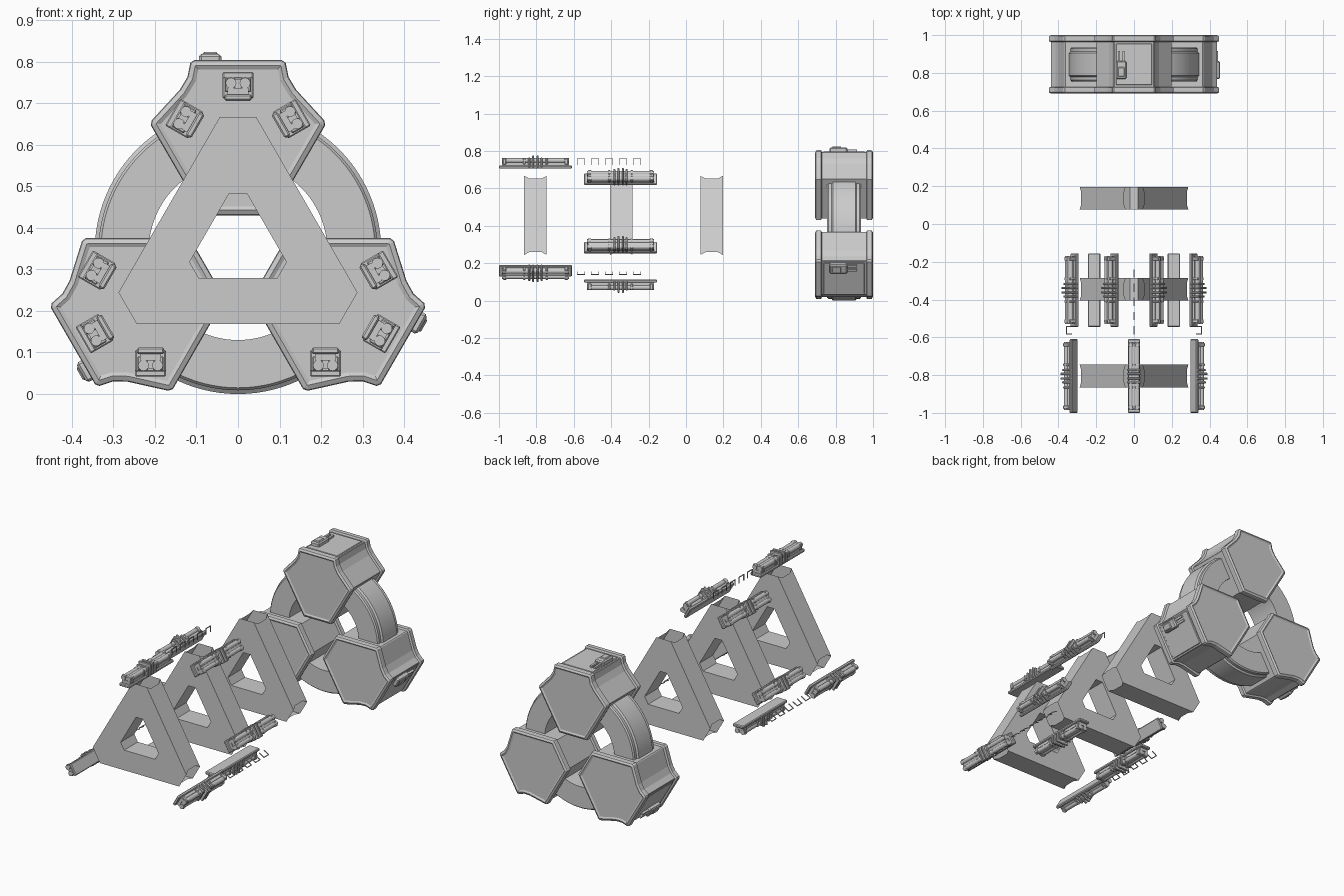
import bpy, bmesh
from math import radians, cos, sin, pi
from mathutils import Matrix, Vector

if "Cube" in bpy.data.objects:
    bpy.data.objects.remove(bpy.data.objects["Cube"])

C = 0.345            # height of the common axis
ROT = (0, 120, 240)


def place(deg, x=0, y=0, z=0, tilt=0):
    """Radial placement: spin about the long axis, then a local offset."""
    return (Matrix.Translation((0, 0, C)) @ Matrix.Rotation(radians(deg), 4, 'Y')
            @ Matrix.Translation((x, y, z)) @ Matrix.Rotation(radians(tilt), 4, 'Y'))


def to_mesh(bm, name, fix=True):
    if fix:
        bmesh.ops.recalc_face_normals(bm, faces=bm.faces)
    me = bpy.data.meshes.new(name)
    bm.to_mesh(me)
    bm.free()
    return me


def add(name, me, mat=Matrix()):
    ob = bpy.data.objects.new(name, me)
    bpy.context.collection.objects.link(ob)
    ob.matrix_world = mat
    return ob


def box(bm, size, pos, chamfer=0):
    m = Matrix.Translation(pos) @ Matrix.Diagonal((*size, 1))
    vs = bmesh.ops.create_cube(bm, size=1, matrix=m)['verts']
    if chamfer:
        es = list({e for v in vs for e in v.link_edges})
        bmesh.ops.bevel(bm, geom=es, offset=chamfer, segments=1, affect='EDGES')


def tube(bm, r, length, pos):
    m = Matrix.Translation(pos) @ Matrix.Rotation(pi / 2, 4, 'X')
    bmesh.ops.create_cone(bm, cap_ends=True, segments=16, radius1=r, radius2=r,
                          depth=length, matrix=m)


def inset(pts, d):
    """Mitred inward offset of a clockwise outline."""
    out = []
    for i, p in enumerate(pts):
        p = Vector(p)
        a = (p - Vector(pts[i - 1])).normalized()
        b = (Vector(pts[(i + 1) % len(pts)]) - p).normalized()
        na, nb = Vector((a.y, -a.x)), Vector((b.y, -b.x))
        out.append(p + (na + nb) * d / (1 + na.dot(nb)))
    return out


def loft(bm, rings, cap=True):
    loops = [[bm.verts.new(v) for v in r] for r in rings]
    n = len(loops[0])
    for a, b in zip(loops, loops[1:]):
        for i in range(n):
            bm.faces.new((a[i], a[(i + 1) % n], b[(i + 1) % n], b[i]))
    if cap:
        bm.faces.new(loops[0])
        bm.faces.new(loops[-1])


# pods: six-sided drums with waisted shoulders and raised rims
half = [(0.106, 0.459), (0.115, 0.452), (0.122, 0.418), (0.14, 0.388),
        (0.208, 0.314), (0.21, 0.302), (0.084, 0.085)]
outline = half + [(-x, z) for x, z in reversed(half)]
steps = [(0.695, 0.022), (0.69, 0.013), (0.696, 0.002), (0.701, 0), (0.722, 0),
         (0.726, 0.010)]
steps += [(1.69 - y, d) for y, d in reversed(steps)]
bm = bmesh.new()
loft(bm, [[(p.x, y, p.y) for p in inset(outline, d)] for y, d in steps])
pod = to_mesh(bm, "pod")

# latch on the outer face of each pod
bm = bmesh.new()
box(bm, (0.054, 0.095, 0.03), (0, 0, 0), 0.006)
box(bm, (0.036, 0.05, 0.012), (0, -0.01, 0.014), 0.004)
for x in (-0.012, 0.012):
    box(bm, (0.012, 0.06, 0.014), (x, 0.07, -0.002))
latch = to_mesh(bm, "latch")

# thin raised panel on each pod's outer face
bm = bmesh.new()
box(bm, (0.19, 0.22, 0.008), (0, 0, 0), 0.003)
panel = to_mesh(bm, "panel")

for k, a in enumerate(ROT):
    add(f"pod_{k}", pod, place(a))
    add(f"pod_panel_{k}", panel, place(a, 0, 0.845, 0.449))
    add(f"pod_latch_{k}", latch, place(a, -0.067, 0.815, 0.459))

# ring threading the three pods
prof = [(0.215, 0.755), (0.33, 0.755), (0.336, 0.762), (0.336, 0.778), (0.345, 0.785)]
prof += [(r, 1.69 - y) for r, y in reversed(prof)]
N = 96
bm = bmesh.new()
cols = [[bm.verts.new((r * cos(2 * pi * i / N), y, r * sin(2 * pi * i / N)))
         for r, y in prof] for i in range(N)]
for i in range(N):
    a, b = cols[i], cols[(i + 1) % N]
    for j in range(len(prof)):
        k = (j + 1) % len(prof)
        bm.faces.new((a[j], a[k], b[k], b[j]))
ring = add("ring", to_mesh(bm, "ring"), place(0))
bpy.context.view_layer.objects.active = ring
ring.select_set(True)
bpy.ops.object.shade_smooth_by_angle(angle=radians(25))

# triangular frames: hollow shells with open, notched tips and a centre hole
def corners(w, r):
    """Blunted triangle, clockwise from the left end of the top tip."""
    out = []
    for a in ROT:
        t = radians(a)
        for x in (-w, w):
            out.append(Vector((x * cos(t) + r * sin(t), r * cos(t) - x * sin(t))))
    return out


outer, hole = corners(0.044, 0.307), corners(0.022, 0.122)
D = 0.06
bm = bmesh.new()


def face(pts):
    bm.faces.new([bm.verts.new(p) for p in pts])


for i in range(6):
    j = (i + 1) % 6
    p, q, s, t = outer[i], outer[j], hole[j], hole[i]
    for y in (-D, D):
        quad = [(v.x, y, v.y) for v in (p, q, s, t)]
        face(quad if y < 0 else quad[::-1])
    face([(t.x, -D, t.y), (s.x, -D, s.y), (s.x, D, s.y), (t.x, D, t.y)])
    if i % 2:   # long side wall, both ends cut back between the plates
        d = (q - p).normalized()
        ends = [(p, -D), (p + d * 0.016, -D + 0.026), (p + d * 0.016, D - 0.026), (p, D),
                (q, D), (q - d * 0.016, D - 0.026), (q - d * 0.016, -D + 0.026), (q, -D)]
        face([(v.x, y, v.y) for v, y in ends])
bmesh.ops.remove_doubles(bm, verts=bm.verts, dist=1e-5)
frame = to_mesh(bm, "frame")
for k, y in enumerate((-0.805, -0.345, 0.137)):
    add(f"triangle_frame_{k}", frame, Matrix.Translation((0, y, 0.36)))

# twin-tube rail unit
bm = bmesh.new()
box(bm, (0.066, 0.39, 0.016), (0, 0, -0.026), 0.004)
box(bm, (0.05, 0.36, 0.016), (0, 0, -0.011))
box(bm, (0.014, 0.35, 0.03), (0, 0, 0.002))
for x in (-0.017, 0.017):
    tube(bm, 0.013, 0.36, (x, 0, 0.009))
    for y in (-1, 1):
        box(bm, (0.026, 0.018, 0.034), (x * 1.1, y * 0.165, 0.004), 0.003)
        box(bm, (0.026, 0.012, 0.034), (x * 1.1, y * 0.06, 0.004), 0.003)
for y in (-0.033, -0.012, 0.012, 0.033):
    h = 0.064 if abs(y) < 0.02 else 0.052
    box(bm, (0.074, 0.011, h), (0, y, h / 2 - 0.028), 0.003)
rail = to_mesh(bm, "rail_unit")

# thin staple lying in the lengthwise plane
bm = bmesh.new()
box(bm, (0.004, 0.044, 0.004), (0, 0, 0.016))
for y in (-0.02, 0.02):
    box(bm, (0.004, 0.004, 0.034), (0, y, 0))
staple = to_mesh(bm, "staple")

for k, a in enumerate(ROT):
    add(f"front_rail_unit_{k}", rail, place(a, 0, -0.805, 0.395))
    for s in (-1, 1):
        add(f"side_rail_unit_{k}_{'l' if s < 0 else 'r'}", rail,
            place(a, s * 0.126, -0.35, 0.316, s * 60))
    for i in range(5):
        add(f"staple_{k}_{i}", staple, place(a, 0, -0.562 + i * 0.075, 0.397))
